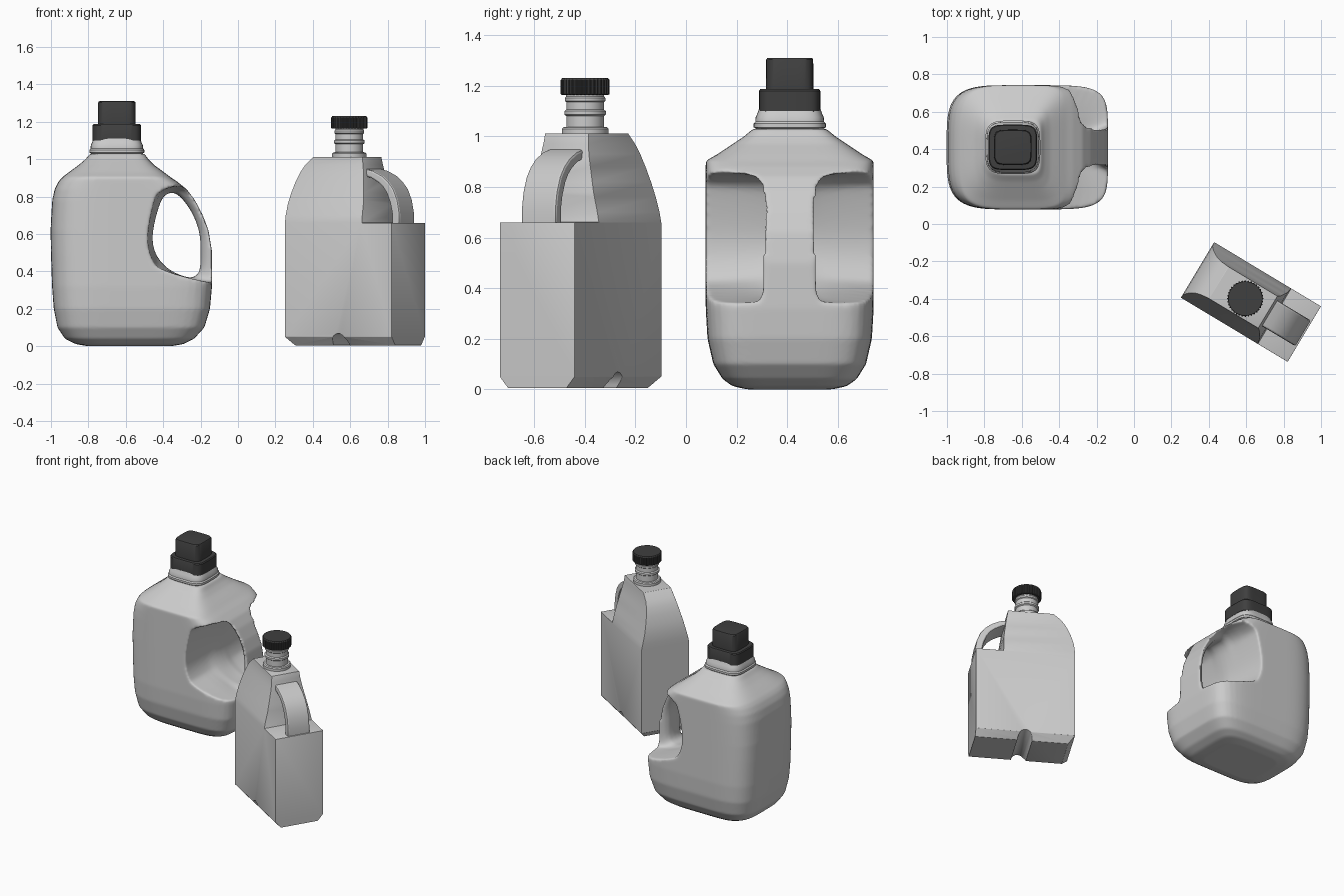
import bpy, bmesh, math
from mathutils import Matrix, Vector

if "Cube" in bpy.data.objects:
    bpy.data.objects.remove(bpy.data.objects["Cube"])

dark = bpy.data.materials.new("dark_cap")
dark.diffuse_color = (0.05, 0.05, 0.05, 1)
dark.use_nodes = True
dark.node_tree.nodes["Principled BSDF"].inputs["Base Color"].default_value = dark.diffuse_color


def activate(ob):
    bpy.ops.object.select_all(action='DESELECT')
    ob.select_set(True)
    bpy.context.view_layer.objects.active = ob


def loft(name, rings, frame=Matrix(), mat=None, angle=35):
    """Skin a stack of equal-length point rings and close both ends."""
    bm = bmesh.new()
    vs = [[bm.verts.new(frame @ Vector(p)) for p in r] for r in rings]
    n = len(vs[0])
    for a, b in zip(vs, vs[1:]):
        for i in range(n):
            j = (i + 1) % n
            bm.faces.new((a[i], a[j], b[j], b[i]))
    bm.faces.new(vs[0])
    bm.faces.new(vs[-1])
    bmesh.ops.recalc_face_normals(bm, faces=bm.faces)
    me = bpy.data.meshes.new(name)
    bm.to_mesh(me)
    bm.free()
    ob = bpy.data.objects.new(name, me)
    bpy.context.collection.objects.link(ob)
    if mat:
        me.materials.append(mat)
    activate(ob)
    bpy.ops.object.shade_smooth_by_angle(angle=math.radians(angle))
    return ob


def modify(ob, kind, **props):
    m = ob.modifiers.new(kind.lower(), kind)
    for k, v in props.items():
        setattr(m, k, v)
    activate(ob)
    bpy.ops.object.modifier_apply(modifier=m.name)


def cut(ob, cutter):
    modify(ob, 'BOOLEAN', object=cutter, operation='DIFFERENCE', solver='EXACT')
    bpy.data.objects.remove(cutter)


def squircle(x0, x1, cx, cy, hy, z, n_left=4, n_right=4, count=96):
    """Rounded rectangle whose left and right ends may differ."""
    pts = []
    for i in range(count):
        t = 2 * math.pi * i / count
        c, s = math.cos(t), math.sin(t)
        n = n_right if c > 0 else n_left
        hx = (x1 - cx) if c > 0 else (cx - x0)
        k = (abs(c) ** n + abs(s) ** n) ** (-1 / n)
        pts.append((cx + hx * c * k, cy + hy * s * k, z))
    return pts


def closed_spline(pts, steps=5):
    """Catmull-Rom curve through a closed outline."""
    out, n = [], len(pts)
    for i in range(n):
        p0, p1, p2, p3 = (Vector(pts[(i + k) % n]) for k in (-1, 0, 1, 2))
        for s in range(steps):
            t = s / steps
            out.append(0.5 * (2 * p1 + (p2 - p0) * t + (2 * p0 - 5 * p1 + 4 * p2 - p3) * t * t
                              + (3 * p1 - p0 - 3 * p2 + p3) * t ** 3))
    return out


# ---------- Large rounded jug ----------
CY = 0.41
# height, left x, right x, half depth
sections = [
    (0, -.80, -.36, .17), (.012, -.87, -.29, .225), (.04, -.925, -.235, .265),
    (.10, -.965, -.18, .302), (.2, -.985, -.15, .325), (.32, -.994, -.139, .332),
    (.5, -1.0, -.138, .332), (.62, -1.002, -.158, .332), (.70, -.998, -.188, .332),
    (.78, -.993, -.23, .332), (.84, -.98, -.275, .332), (.88, -.96, -.325, .332),
    (.903, -.94, -.36, .332), (.93, -.905, -.395, .285), (.97, -.85, -.45, .225),
    (1.0, -.815, -.48, .18), (1.03, -.79, -.50, .145)]
jug = loft("large_jug_body", [squircle(a, b, -.63, CY, h, z, 4, 6) for z, a, b, h in sections])

# Handle opening: egg-shaped tunnel that flares out past the handle side
egg = closed_spline([(-.455, .58), (-.44, .68), (-.405, .785), (-.36, .82), (-.31, .80),
                     (-.25, .72), (-.21, .62), (-.20, .52), (-.205, .41), (-.24, .37),
                     (-.31, .38), (-.39, .43), (-.44, .50)])
# distance from mid plane, sideways flare, vertical scale
flare = [(.02, 0, 1), (.06, .008, 1.0), (.085, .025, 1.03), (.1, .048, 1.06),
         (.12, .085, 1.09), (.16, .14, 1.12), (.22, .2, 1.15), (.36, .3, 1.2)]
tunnel = [(-d, k, s) for d, k, s in reversed(flare)] + flare


def tunnel_ring(d, k, s):
    ring = []
    for x, z in egg:
        w = min(max((x + .41) / .16, 0), 1)
        left = -.03 * abs(d) / .36 * (1 - w)
        ring.append((x + k * w + left, CY + d, .59 + (z - .59) * s))
    return ring


cut(jug, loft("handle_cutter", [tunnel_ring(*t) for t in tunnel]))
modify(jug, 'REMESH', mode='VOXEL', voxel_size=0.009, use_smooth_shade=True)
modify(jug, 'SMOOTH', factor=0.5, iterations=6)
activate(jug)
bpy.ops.object.shade_smooth()


# Neck and two-tier cap, both rounded squares
def square_stack(name, rows, fy=1.0, n=4, mat=None):
    return loft(name, [squircle(-.648 - h, -.648 + h, -.648, CY, h * fy, z, n, n) for z, h in rows],
                mat=mat)


square_stack("large_jug_neck", [(1.0, .135), (1.03, .138), (1.036, .147), (1.05, .147),
                                (1.058, .14), (1.075, .139), (1.09, .132), (1.11, .125)], .97)
square_stack("large_jug_cap", [(1.098, .12), (1.1, .13), (1.18, .13), (1.187, .125),
                               (1.188, .101), (1.303, .1), (1.309, .096), (1.31, .09)],
             .93, 5, dark)

# ---------- Small square jug (local u along length, v across) ----------
F = Matrix.Translation((.625, -.417, 0)) @ Matrix.Rotation(math.radians(-31), 4, 'Z')


def rect(u0, u1, v, z):
    return [(u0, -v, z), (u1, -v, z), (u1, v, z), (u0, v, z)]


# height, length to the sloped end, half width
rows = [(0.005, .292, .135), (.05, .333, .173), (.66, .333, .173), (.70, .333, .165),
        (.76, .329, .15), (.82, .316, .136), (.88, .297, .122), (.93, .275, .111),
        (.97, .247, .104), (1.012, .2, .1)]
can = loft("small_jug_body", [rect(-a, .333, v, z) for z, a, v in rows], F)

# Step for the handle, and a foot groove across the base
cut(can, loft("step_cutter", [rect(.147, .5, .3, .66), rect(.142, .5, .3, .78),
                              rect(.122, .5, .3, .92), rect(.09, .5, .3, 1.1)], F))
cut(can, loft("groove_cutter", [[(.05 * math.cos(i * math.pi / 12), v, .068 * math.sin(i * math.pi / 12))
                                 for i in range(24)] for v in (-.3, .3)], F))
modify(can, 'BEVEL', width=.008, segments=2, limit_method='ANGLE', angle_limit=math.radians(35))
activate(can)
bpy.ops.object.shade_smooth_by_angle(angle=math.radians(35))

# Strap handle: outer and inner points of the arch
arch = [(.325, .64, .277, .64), (.325, .71, .277, .71), (.312, .78, .265, .765),
        (.287, .84, .243, .818), (.255, .88, .22, .85), (.215, .912, .19, .875),
        (.16, .938, .145, .9), (.08, .956, .08, .915)]
strap = loft("small_jug_handle", [[(a, -.08, b), (a, .08, b), (c, .08, d), (c, -.08, d)]
                                  for a, b, c, d in arch], F)
modify(strap, 'BEVEL', width=.01, segments=2, limit_method='ANGLE', angle_limit=math.radians(50))
activate(strap)
bpy.ops.object.shade_smooth_by_angle(angle=math.radians(40))


# Threaded neck and ribbed cap
def disc(r, z, rib=0.0, count=144):
    return [(-.035 + (r - rib * (i % 4 > 1)) * math.cos(2 * math.pi * i / count),
             (r - rib * (i % 4 > 1)) * math.sin(2 * math.pi * i / count), z) for i in range(count)]


neck = [(1.0, .092), (1.03, .092), (1.036, .086), (1.038, .074), (1.08, .074), (1.086, .082),
        (1.1, .082), (1.106, .074), (1.135, .074), (1.14, .08), (1.152, .08), (1.158, .075), (1.18, .075)]
loft("small_jug_neck", [disc(r, z) for z, r in neck], F)
loft("small_jug_cap", [disc(.09, 1.163), disc(.097, 1.167, .005), disc(.097, 1.222, .005),
                       disc(.091, 1.23)], F, dark, 25)
